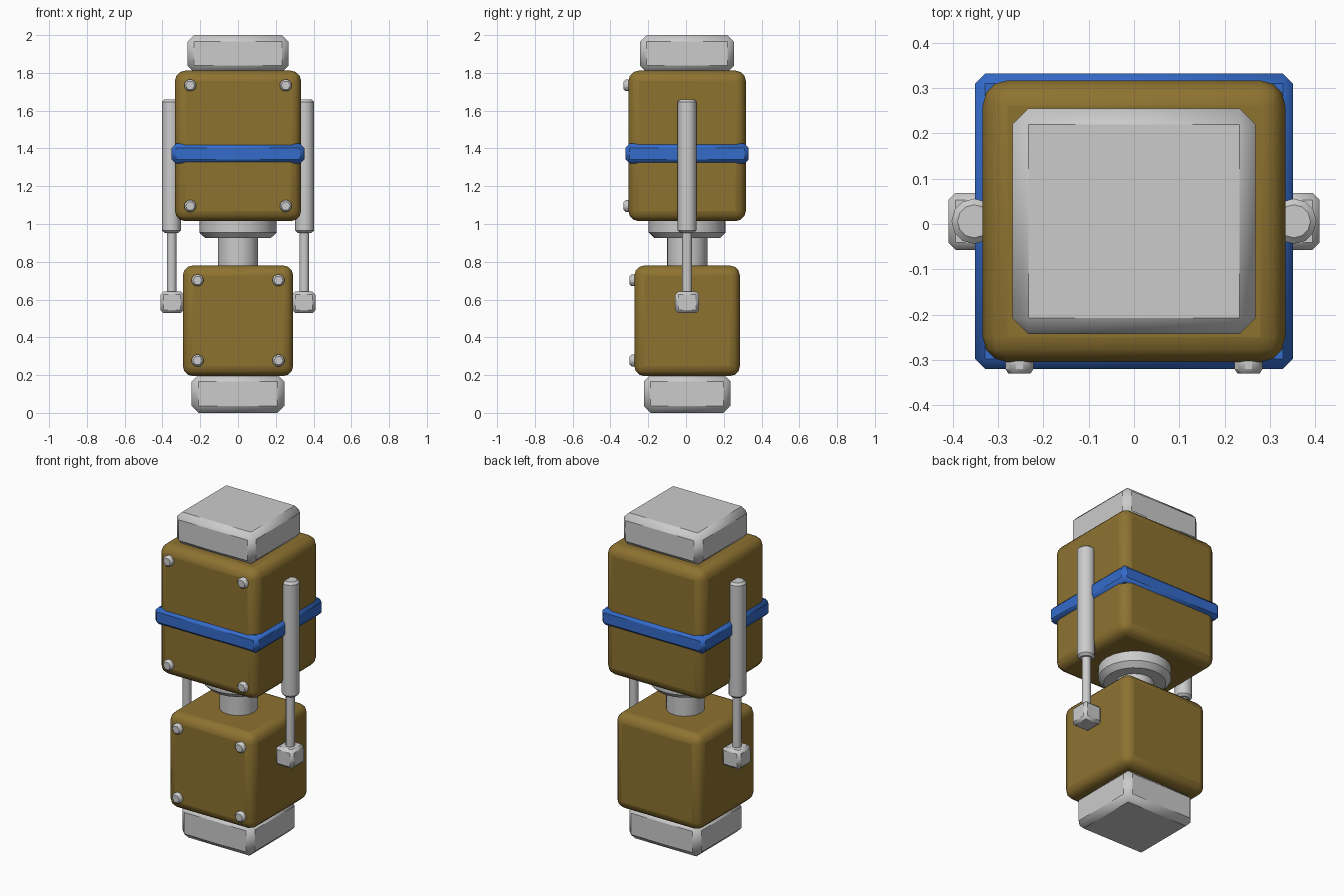
import bpy
from math import pi, radians

if "Cube" in bpy.data.objects:
    bpy.data.objects.remove(bpy.data.objects["Cube"])

CY = 0.006  # small shift that balances the front bolts


def paint(name, rgb):
    m = bpy.data.materials.new(name)
    m.diffuse_color = (*rgb, 1)
    m.use_nodes = True
    m.node_tree.nodes["Principled BSDF"].inputs["Base Color"].default_value = m.diffuse_color
    return m


def finish(ob, name, bevel, segs, mat, angle=60):
    ob.name = name
    if bevel:
        b = ob.modifiers.new("bevel", 'BEVEL')
        b.width, b.segments = bevel, segs
        b.limit_method, b.angle_limit = 'ANGLE', radians(50)
    if mat:
        ob.data.materials.append(mat)
    for p in ob.data.polygons:
        p.use_smooth = True
    if angle < 180:
        bpy.ops.object.shade_smooth_by_angle(angle=radians(angle))
    return ob


def box(name, x, hx, hy, z0, z1, bevel, segs=1, mat=None):
    bpy.ops.mesh.primitive_cube_add(size=1, location=(x, CY, (z0 + z1) / 2))
    ob = bpy.context.object
    ob.scale = (2 * hx, 2 * hy, z1 - z0)
    bpy.ops.object.transform_apply(location=False, rotation=False, scale=True)
    return finish(ob, name, bevel, segs, mat)


def rod(name, x, r, z0, z1, sides, bevel=0):
    bpy.ops.mesh.primitive_cylinder_add(vertices=sides, radius=r, depth=z1 - z0,
                                        location=(x, CY, (z0 + z1) / 2))
    return finish(bpy.context.object, name, bevel, 1, None)


gold = paint("ochre", (0.27, 0.17, 0.03))
blue = paint("blue", (0.035, 0.15, 0.6))

# Main blocks and end caps
box("lower_cap", 0, 0.245, 0.229, 0.0, 0.203, 0.036)
box("lower_body", 0, 0.292, 0.279, 0.195, 0.78, 0.052, 3, gold)
box("upper_body", 0, 0.334, 0.311, 1.015, 1.812, 0.055, 3, gold)
box("top_cap", 0, 0.268, 0.249, 1.803, 2.0, 0.035)
box("blue_band", 0, 0.351, 0.326, 1.32, 1.425, 0.022, 1, blue)

# Central neck and collar
rod("neck", 0, 0.107, 0.74, 0.98, 24)
rod("collar", 0, 0.204, 0.925, 1.05, 24, 0.03)

# Side pistons
for side, s in (("left", -1), ("right", 1)):
    rod(side + "_piston_sleeve", s * 0.353, 0.05, 0.953, 1.66, 12, 0.013)
    rod(side + "_piston_rod", s * 0.351, 0.026, 0.6, 1.0, 12)
    box(side + "_piston_foot", s * 0.349, 0.061, 0.063, 0.528, 0.643, 0.016)

# Front hex bolts
for part, bx, face, heights in (("lower", 0.214, -0.273, (0.277, 0.702)),
                                ("upper", 0.253, -0.305, (1.095, 1.734))):
    for z in heights:
        for x in (-bx, bx):
            bpy.ops.mesh.primitive_cylinder_add(
                vertices=6, radius=0.036, depth=0.05,
                location=(x, face, z), rotation=(pi / 2, pi / 6, 0))
            finish(bpy.context.object, part + "_bolt", 0.01, 1, None, 30)
